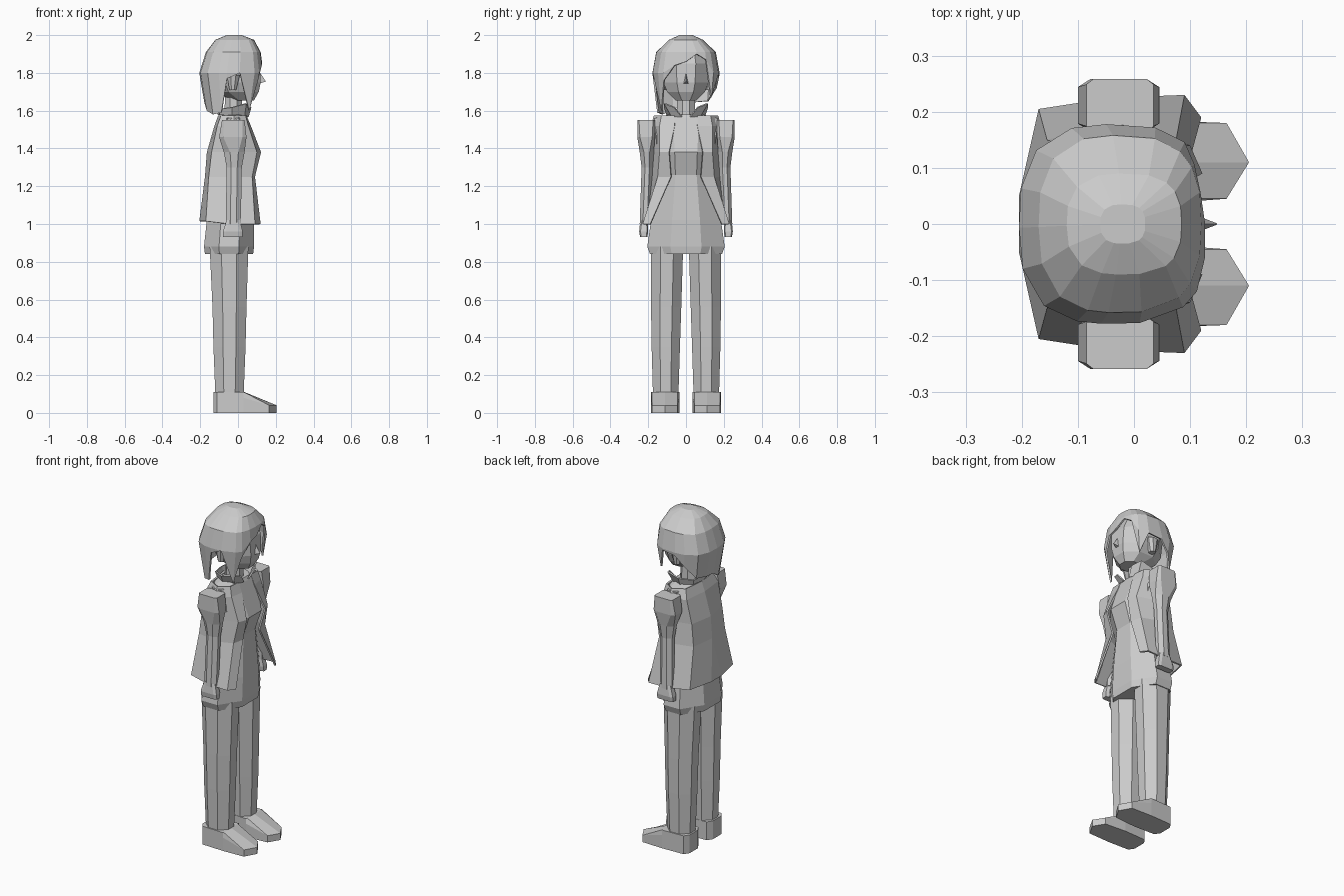
import bpy, bmesh, math

GREY = bpy.data.materials.new("plain grey")
GREY.diffuse_color = (0.6, 0.6, 0.6, 1)


def build(name, rings, closed=True, caps=True, thick=0, mirror=False):
    """Skin a stack of equal-length point rings."""
    bm = bmesh.new()
    rows = [[bm.verts.new(p) for p in r] for r in rings]
    n = len(rows[0])
    for a, b in zip(rows, rows[1:]):
        for i in range(n if closed else n - 1):
            j = (i + 1) % n
            bm.faces.new((a[i], a[j], b[j], b[i]))
    if caps and closed:
        bm.faces.new(rows[0][::-1])
        bm.faces.new(rows[-1])
    bmesh.ops.remove_doubles(bm, verts=bm.verts, dist=0.0005)
    bmesh.ops.recalc_face_normals(bm, faces=bm.faces)
    me = bpy.data.meshes.new(name)
    bm.to_mesh(me)
    bm.free()
    ob = bpy.data.objects.new(name, me)
    me.materials.append(GREY)
    bpy.context.collection.objects.link(ob)
    if mirror:
        m = ob.modifiers.new("mirror", 'MIRROR')
        m.use_axis = (False, True, False)
        m.merge_threshold = 0.001
    if thick:
        s = ob.modifiers.new("thickness", 'SOLIDIFY')
        s.thickness = thick
    return ob


def octo(z, x0, x1, y0, y1, c=0.3):
    """Chamfered rectangle at height z."""
    dx, dy = (x1 - x0) * c, (y1 - y0) * c
    return [(x1, y0 + dy, z), (x1, y1 - dy, z), (x1 - dx, y1, z), (x0 + dx, y1, z),
            (x0, y1 - dy, z), (x0, y0 + dy, z), (x0 + dx, y0, z), (x1 - dx, y0, z)]


# Legs
build("trouser_leg", [octo(0.10, -0.12, 0.03, 0.04, 0.175), octo(0.35, -0.13, 0.04, 0.032, 0.182),
                      octo(0.56, -0.135, 0.045, 0.025, 0.185), octo(0.88, -0.15, 0.055, 0.015, 0.185)],
      mirror=True)


# Shoes: pointed-toe outline, sloping from ankle to toe
def sole(z, front):
    k = [(-0.13, 0.07), (-0.11, 0.04), (0.03, 0.035)]
    k += [(0.165, 0.045), (0.205, 0.11), (0.165, 0.18)] if front else [(0.031, 0.045), (0.035, 0.11), (0.031, 0.18)]
    k += [(0.03, 0.185), (-0.11, 0.18), (-0.13, 0.15)]
    return [(x, y, z) for x, y in k]


toe_top = [(x, y, 0.04 if x > 0.1 else 0.08) for x, y, z in sole(0, True)]
build("shoe", [sole(0, True), toe_top, sole(0.11, False)], mirror=True)

# Shirt body with bust
shirt = [octo(0.84, -0.175, 0.08, -0.19, 0.19), octo(0.88, -0.18, 0.085, -0.205, 0.205),
         octo(1.02, -0.165, 0.085, -0.185, 0.185), octo(1.26, -0.12, 0.075, -0.14, 0.14),
         octo(1.38, -0.12, 0.115, -0.15, 0.15), octo(1.56, -0.10, 0.05, -0.17, 0.17),
         octo(1.58, -0.08, 0.04, -0.09, 0.09)]
build("shirt_body", shirt)

# Open jacket: half profile from front edge round to the spine, per height
jacket = [
    (1.575, [(0.045, 0.06), (0.04, 0.13), (-0.02, 0.17), (-0.09, 0.13), (-0.105, 0)]),
    (1.52, [(0.068, 0.06), (0.055, 0.14), (-0.02, 0.185), (-0.11, 0.15), (-0.125, 0)]),
    (1.38, [(0.122, 0.09), (0.10, 0.14), (-0.02, 0.175), (-0.14, 0.145), (-0.165, 0)]),
    (1.25, [(0.09, 0.08), (0.075, 0.15), (-0.02, 0.185), (-0.155, 0.15), (-0.175, 0)]),
    (1.00, [(0.12, 0.19), (0.09, 0.23), (-0.04, 0.225), (-0.17, 0.205), (-0.205, 0.05)]),
]
rows = [[(x, y, z + (0.015 if z == 1.0 and i > 2 else 0)) for i, (x, y) in enumerate(p)] for z, p in jacket]
for r in rows:
    r.append((r[-1][0], 0, r[-1][2]))
build("open_jacket", rows, closed=False, thick=0.01, mirror=True)

# Arms and hands
build("sleeve", [octo(1.00, -0.065, 0.015, 0.19, 0.245), octo(1.30, -0.06, 0.02, 0.175, 0.235),
                 octo(1.38, -0.075, 0.035, 0.17, 0.245), octo(1.46, -0.10, 0.045, 0.165, 0.258, 0.15),
                 octo(1.55, -0.085, 0.035, 0.165, 0.258, 0.1)], mirror=True)
build("hand", [octo(0.93, -0.08, 0.025, 0.205, 0.243, 0.15), octo(0.96, -0.08, 0.025, 0.20, 0.248, 0.15),
               octo(1.02, -0.06, 0.01, 0.20, 0.242, 0.2)], mirror=True)

# Neck and flared collar with an open throat
build("neck", [octo(1.55, -0.075, 0.025, -0.05, 0.05), octo(1.72, -0.065, 0.02, -0.045, 0.045)])
lower = [(0.05, 0.02, 1.57), (0.03, 0.07, 1.57), (-0.03, 0.095, 1.575), (-0.09, 0.06, 1.58), (-0.10, 0, 1.58)]
upper = [(0.065, 0.06, 1.62), (0.04, 0.11, 1.64), (-0.03, 0.11, 1.62), (-0.095, 0.07, 1.61), (-0.105, 0, 1.61)]
build("collar", [lower, upper], closed=False, thick=0.008, mirror=True)

# Head and nose
build("head", [octo(1.655, -0.03, 0.085, -0.055, 0.055), octo(1.70, -0.12, 0.11, -0.10, 0.10),
               octo(1.75, -0.15, 0.12, -0.12, 0.12), octo(1.85, -0.16, 0.115, -0.13, 0.13),
               octo(1.94, -0.12, 0.07, -0.10, 0.10)])
build("nose", [[(0.105, -0.018, 1.74), (0.105, 0.018, 1.74), (0.105, 0, 1.82)],
               [(0.148, -0.001, 1.755), (0.148, 0.001, 1.755), (0.144, 0, 1.76)]])
# Ears
build("ear", [octo(1.71, -0.045, -0.01, 0.10, 0.14), octo(1.79, -0.06, 0.01, 0.10, 0.15)], mirror=True)

# Hair: columns round the crown, each ending at its own height
SHAPE = [(1.57, -0.165, 0.09, 0.155), (1.68, -0.185, 0.115, 0.165), (1.80, -0.205, 0.135, 0.178),
         (1.91, -0.17, 0.12, 0.158), (1.975, -0.12, 0.085, 0.09), (2.0, -0.06, 0.02, 0.035)]
LOCKS = [(0, 1.86), (20, 1.90), (36, 1.87), (48, 1.67), (66, 1.79), (95, 1.78), (115, 1.72), (138, 1.65),
         (160, 1.645), (182, 1.64), (205, 1.60), (228, 1.58), (248, 1.59), (262, 1.77), (285, 1.80),
         (311, 1.60), (322, 1.76), (340, 1.84)]


def hair_point(deg, z):
    for a, b in zip(SHAPE, SHAPE[1:]):
        if z <= b[0]:
            t = (z - a[0]) / (b[0] - a[0])
            _, x0, x1, hy = [p + (q - p) * t for p, q in zip(a, b)]
            break
    c, s = math.cos(math.radians(deg)), math.sin(math.radians(deg))
    k = (abs(c) ** 2.8 + abs(s) ** 2.8) ** (-1 / 2.8)
    return ((x0 + x1) / 2 + (x1 - x0) / 2 * c * k, hy * s * k, z)


levels = [2.0, 1.975, 1.91, 1.80, 0]
hair = [[hair_point(d, max(lv, tip)) for d, tip in LOCKS] for lv in levels]
crown = [[(-0.02, 0, 2.0)] * len(LOCKS)]
build("hair", crown + hair, caps=False, thick=0.01)
